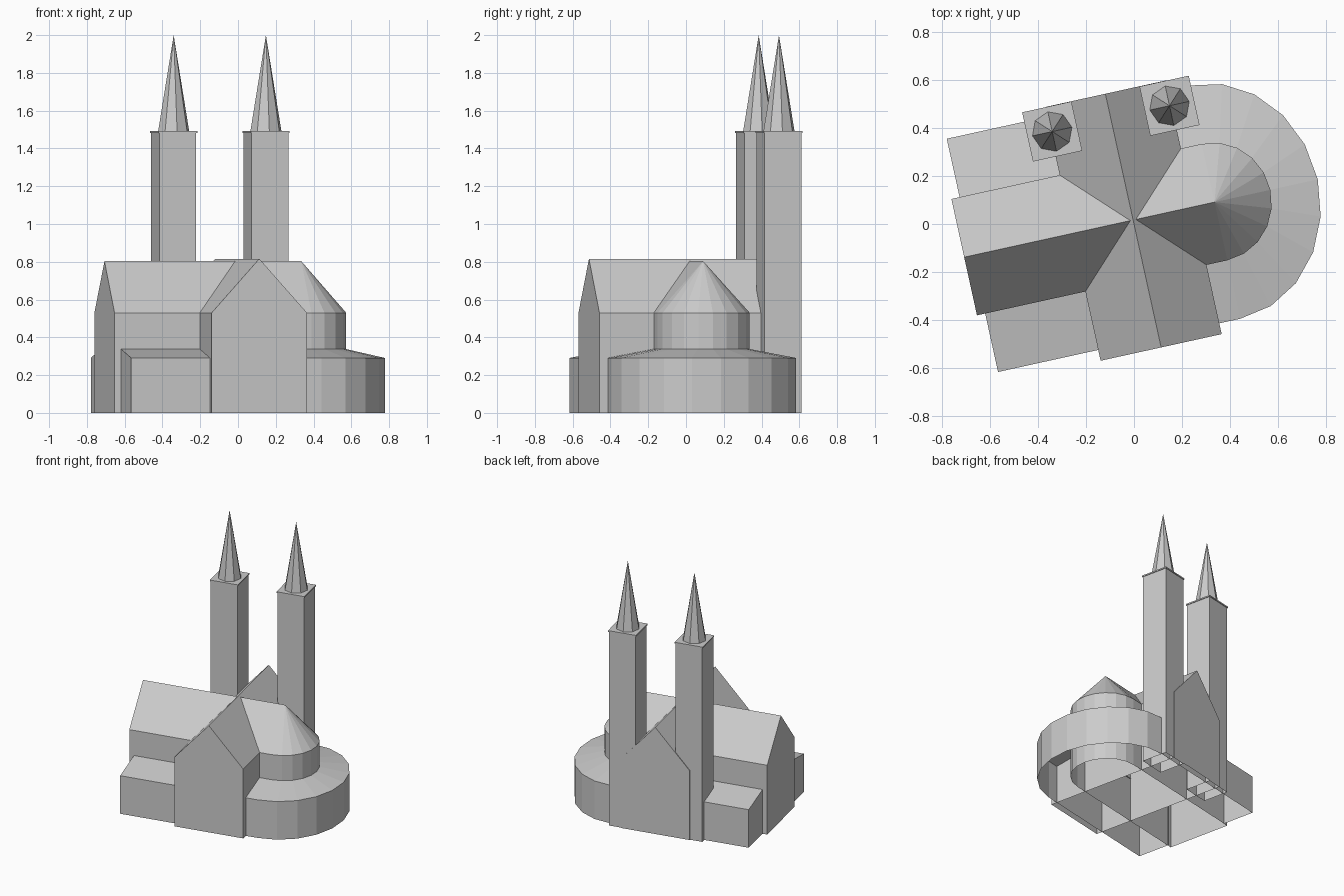
import bpy, bmesh
from math import radians, sin, cos, pi
from mathutils import Matrix

cube = bpy.data.objects.get("Cube")
if cube:
    bpy.data.objects.remove(cube)

stone = bpy.data.materials.new("pale_grey_stone")
stone.use_nodes = True
colour = (0.6, 0.6, 0.6, 1)
stone.diffuse_color = colour
stone.node_tree.nodes["Principled BSDF"].inputs["Base Color"].default_value = colour

TURN = Matrix.Rotation(radians(12.4), 4, 'Z')  # whole church is turned on its plot
AXIS = 0.017       # centre line of the nave
APSE = 0.347       # centre of the rounded east end
EAVE = 0.53


def finish(bm, name):
    bmesh.ops.recalc_face_normals(bm, faces=bm.faces)
    mesh = bpy.data.meshes.new(name)
    bm.to_mesh(mesh)
    bm.free()
    mesh.materials.append(stone)
    obj = bpy.data.objects.new(name, mesh)
    obj.matrix_world = TURN
    bpy.context.collection.objects.link(obj)
    return obj


def u_outline(west, length, half_width, steps=10):
    """Plan of a straight hall with a rounded east end."""
    pts = [(west, AXIS - half_width)]
    for i in range(steps + 1):
        a = -pi / 2 + pi * i / steps
        pts.append((APSE + length * cos(a), AXIS + half_width * sin(a)))
    return pts + [(west, AXIS + half_width)]


def row(bm, pts, z):
    return [bm.verts.new((x, y, z)) for x, y in pts]


def bridge(bm, low, high):
    for i in range(len(low) - 1):
        bm.faces.new((low[i], low[i + 1], high[i + 1], high[i]))


# Nave: walls, west gable, pitched roof and half-cone over the apse
bm = bmesh.new()
plan = u_outline(-0.72, 0.238, 0.248)
base, top = row(bm, plan, 0), row(bm, plan, EAVE)
bridge(bm, base, top)
west_peak, east_peak = row(bm, [(-0.72, AXIS), (APSE, AXIS)], 0.803)
bm.faces.new((base[0], top[0], west_peak, top[-1], base[-1]))
bm.faces.new((top[0], top[1], east_peak, west_peak))
bm.faces.new((top[-2], top[-1], west_peak, east_peak))
for i in range(1, len(top) - 2):
    bm.faces.new((top[i], top[i + 1], east_peak))
finish(bm, "nave_and_apse")

# Aisles and ambulatory with a lean-to roof
bm = bmesh.new()
outer = u_outline(-0.685, 0.44, 0.497)
inner = u_outline(-0.685, 0.232, 0.243)
base, top = row(bm, outer, 0), row(bm, outer, 0.291)
upper = row(bm, inner, 0.339)
bridge(bm, base, top)
bridge(bm, top, upper)
for end in (0, -1):
    foot = row(bm, [inner[end]], 0)[0]
    bm.faces.new((base[end], top[end], upper[end], foot))
finish(bm, "aisles_and_ambulatory")

# Transept: gabled hall across the nave, open underneath
bm = bmesh.new()
profile = [(-0.258, 0), (-0.258, EAVE), (0, 0.816), (0.258, EAVE), (0.258, 0)]
front, back = [[bm.verts.new((x, y, z)) for x, z in profile] for y in (-0.526, 0.555)]
bridge(bm, front, back)
bm.faces.new(front)
bm.faces.new(back)
finish(bm, "transept")


def box(name, x, y, half, z0, z1, open_bottom=False):
    bm = bmesh.new()
    size = Matrix.Diagonal((2 * half, 2 * half, z1 - z0, 1))
    bmesh.ops.create_cube(bm, size=1, matrix=Matrix.Translation((x, y, (z0 + z1) / 2)) @ size)
    if open_bottom:
        bm.normal_update()
        under = [f for f in bm.faces if f.normal.z < -0.5]
        bmesh.ops.delete(bm, geom=under, context='FACES')
    finish(bm, name)


# Twin towers: shaft, thin cap slab and eight-sided spire
for side, x in (("right", -0.25), ("left", 0.25)):
    y = 0.449
    box(side + "_tower_shaft", x, y, 0.1, 0, 1.482, True)
    box(side + "_tower_cap", x, y, 0.105, 1.482, 1.492)
    bm = bmesh.new()
    bmesh.ops.create_cone(bm, cap_ends=True, segments=8, radius1=0.084, radius2=0,
                          depth=0.508, matrix=Matrix.Translation((x, y, 1.746)))
    bmesh.ops.remove_doubles(bm, verts=bm.verts, dist=0.0001)
    finish(bm, side + "_spire")
